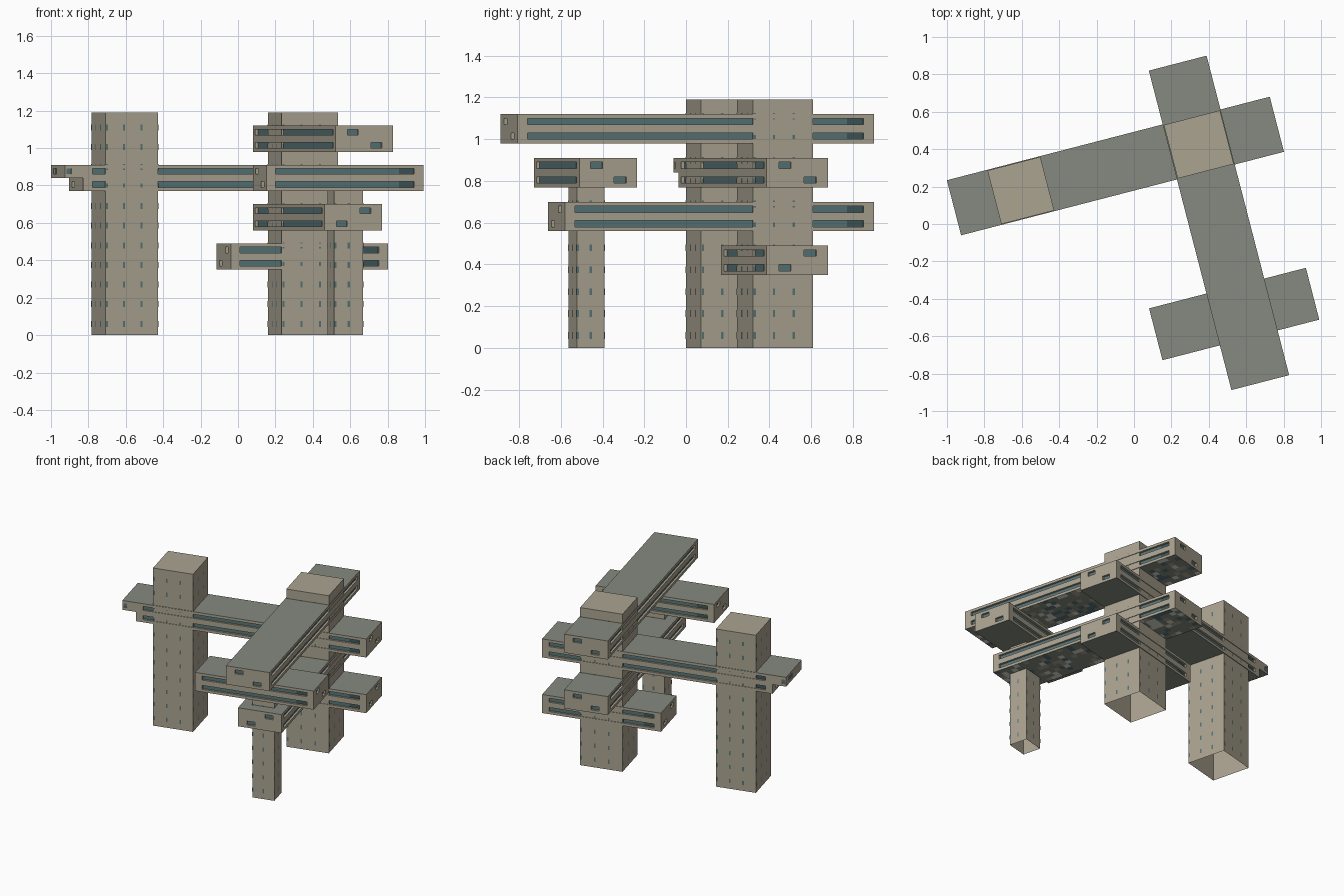
import bpy, bmesh, math, random
from mathutils import Vector

random.seed(4)
if "Cube" in bpy.data.objects:
    bpy.data.objects.remove(bpy.data.objects["Cube"])

TURN = math.radians(14.5)      # the whole complex is turned on its site
COLOURS = {
    "concrete": (0.41, 0.37, 0.285),
    "roof_grey": (0.24, 0.255, 0.215),
    "glass": (0.095, 0.175, 0.185),
    "dark_glass": (0.045, 0.09, 0.1),
    "pale_panel": (0.7, 0.7, 0.66),
}
MATS = []
for name, rgb in COLOURS.items():
    m = bpy.data.materials.new(name)
    m.use_nodes = True
    m.diffuse_color = (*rgb, 1)
    m.node_tree.nodes["Principled BSDF"].inputs["Base Color"].default_value = (*rgb, 1)
    MATS.append(m)
CONCRETE, ROOF, GLASS, DARK, PALE = range(5)


def finish(bm, name):
    mesh = bpy.data.meshes.new(name)
    bm.to_mesh(mesh)
    bm.free()
    for m in MATS:
        mesh.materials.append(m)
    ob = bpy.data.objects.new(name, mesh)
    ob.rotation_euler.z = TURN
    bpy.context.collection.objects.link(ob)


def quad(bm, points, mat):
    f = bm.faces.new([bm.verts.new(p) for p in points])
    f.material_index = mat


def wall(bm, start, end, z0, z1, openings, depth=0.015):
    """Wall from start to end; openings (s0, s1, z0, z1, mat) are recessed panes."""
    a, b = Vector((*start, 0)), Vector((*end, 0))
    d = (b - a).normalized()
    inward = Vector((-d.y, d.x, 0)) * depth
    up = Vector((0, 0, 1))
    ss = sorted({0, (b - a).length, *(s for o in openings for s in o[:2])})
    zs = sorted({z0, z1, *(z for o in openings for z in o[2:4])})
    for s, t in zip(ss, ss[1:]):
        for lo, hi in zip(zs, zs[1:]):
            pts = [a + d * s + up * lo, a + d * t + up * lo,
                   a + d * t + up * hi, a + d * s + up * hi]
            mid_s, mid_z = (s + t) / 2, (lo + hi) / 2
            hit = [o for o in openings if o[0] < mid_s < o[1] and o[2] < mid_z < o[3]]
            if not hit:
                quad(bm, pts, CONCRETE)
                continue
            back = [p + inward for p in pts]
            quad(bm, back, hit[0][4])
            for i, j in ((0, 1), (2, 3), (1, 2), (3, 0)):
                # split panes share an open side, so only outer jambs are closed
                edge = pts[i] + (pts[j] - pts[i]) / 2
                out = edge + (edge - sum(pts, Vector()) / 4).normalized() * 0.001
                os, oz = (out - a).dot(d), out.z
                if not any(o[0] < os < o[1] and o[2] < oz < o[3] for o in openings):
                    quad(bm, (pts[i], pts[j], back[j], back[i]), CONCRETE)


def corners(u0, u1, v0, v1):
    c = [(u0, v0), (u1, v0), (u1, v1), (u0, v1)]
    return list(zip(c, c[1:] + c[:1]))


def slab(bm, u0, u1, v0, v1, z, mat, up):
    pts = [(u0, v0, z), (u1, v0, z), (u1, v1, z), (u0, v1, z)]
    quad(bm, pts if up else pts[::-1], mat)


def panelled_soffit(bm, u0, u1, v0, v1, z, cell=0.04):
    nu, nv = round((u1 - u0) / cell), round((v1 - v0) / cell)
    du, dv = (u1 - u0) / nu, (v1 - v0) / nv
    for i in range(nu):
        for j in range(nv):
            mat = random.choices((ROOF, GLASS, PALE, CONCRETE), (60, 15, 13, 12))[0]
            slab(bm, u0 + i * du, u0 + (i + 1) * du, v0 + j * dv, v0 + (j + 1) * dv, z, mat, False)


LEVELS = ((0.02, 0.05), (0.09, 0.12))      # two storeys of glazing in each block


def block(name, u0, u1, v0, v1, z, flip_near, flip_far, panelled=False):
    """Two-storey block: ribbon windows on long walls, small windows on the ends."""
    bm = bmesh.new()
    long_u = u1 - u0 > v1 - v0
    for k, (p, q) in enumerate(corners(u0, u1, v0, v1)):
        length = (Vector(q) - Vector(p)).length
        holes = []
        for storey, (lo, hi) in enumerate(LEVELS):
            if (k % 2 == 0) == long_u:
                e = length - 0.05
                holes += [(0.05, e - 0.08, z + lo, z + hi, GLASS),
                          (e - 0.08, e, z + lo, z + hi, DARK)]
            else:
                flip = flip_near if k in (0, 3) else flip_far
                c = length * (0.3 if storey == flip else 0.71)
                holes.append((c - 0.03, c + 0.03, z + lo, z + hi, GLASS))
        wall(bm, p, q, z, z + 0.14, holes)
    slab(bm, u0, u1, v0, v1, z + 0.14, ROOF, True)
    if panelled:
        panelled_soffit(bm, u0, u1, v0, v1, z)
    else:
        slab(bm, u0, u1, v0, v1, z, ROOF, False)
    finish(bm, name)


def tower(name, u0, u1, v0, v1, top, fractions):
    """Hollow shaft, open at the foot, with columns of slit windows."""
    bm = bmesh.new()
    for p, q in corners(u0, u1, v0, v1):
        wall(bm, p, q, 0, top, [])
        a, b = Vector((*p, 0)), Vector((*q, 0))
        d = (b - a).normalized()
        out = Vector((d.y, -d.x, 0)) * 0.002
        for f in fractions:
            for k in range(int(top / 0.105)):
                c = a.lerp(b, f) + out + Vector((0, 0, 0.06 + 0.105 * k))
                s, h = d * 0.006, Vector((0, 0, 0.016))
                quad(bm, (c - s - h, c + s - h, c + s + h, c - s + h), GLASS)
    slab(bm, u0, u1, v0, v1, top, CONCRETE, True)
    finish(bm, name)


# Shafts
tower("side_tower", -0.687, -0.395, 0.177, 0.473, 1.19, (0.03, 0.35, 0.68))
tower("core_tower", 0.287, 0.597, 0.177, 0.473, 1.19, (0.03, 0.35, 0.68))
tower("front_column", 0.357, 0.517, -0.674, -0.536, 0.78, (0.03, 0.5))

# Crossing blocks, lowest first
block("low_cross_block", 0.005, 0.873, 0.173, 0.477, 0.35, 0, 0)
block("lower_long_block", 0.282, 0.601, -0.755, 0.774, 0.56, 0, 1, True)
block("bridge_block", -0.81, 0.873, 0.173, 0.477, 0.77, 0, 1)
block("front_cross_block", -0.035, 0.831, -0.743, -0.457, 0.77, 1, 1)
block("upper_long_block", 0.282, 0.601, -0.99, 0.774, 0.98, 1, 1, True)

# Single-storey overhang at the end of the bridge
bm = bmesh.new()
U0, U1, V0, V1 = -0.91, -0.81, 0.173, 0.477
for k, (p, q) in enumerate(corners(U0, U1, V0, V1)):
    spans = {0: (0.008, 0.035), 2: (0.065, 0.092), 3: (0.06, 0.12)}
    if k in spans:
        wall(bm, p, q, 0.84, 0.91, [(*spans[k], 0.86, 0.89, GLASS)], 0.006)
slab(bm, U0, U1, V0, V1, 0.91, ROOF, True)
slab(bm, U0, U1, V0, V1, 0.84, ROOF, False)
finish(bm, "bridge_overhang")
